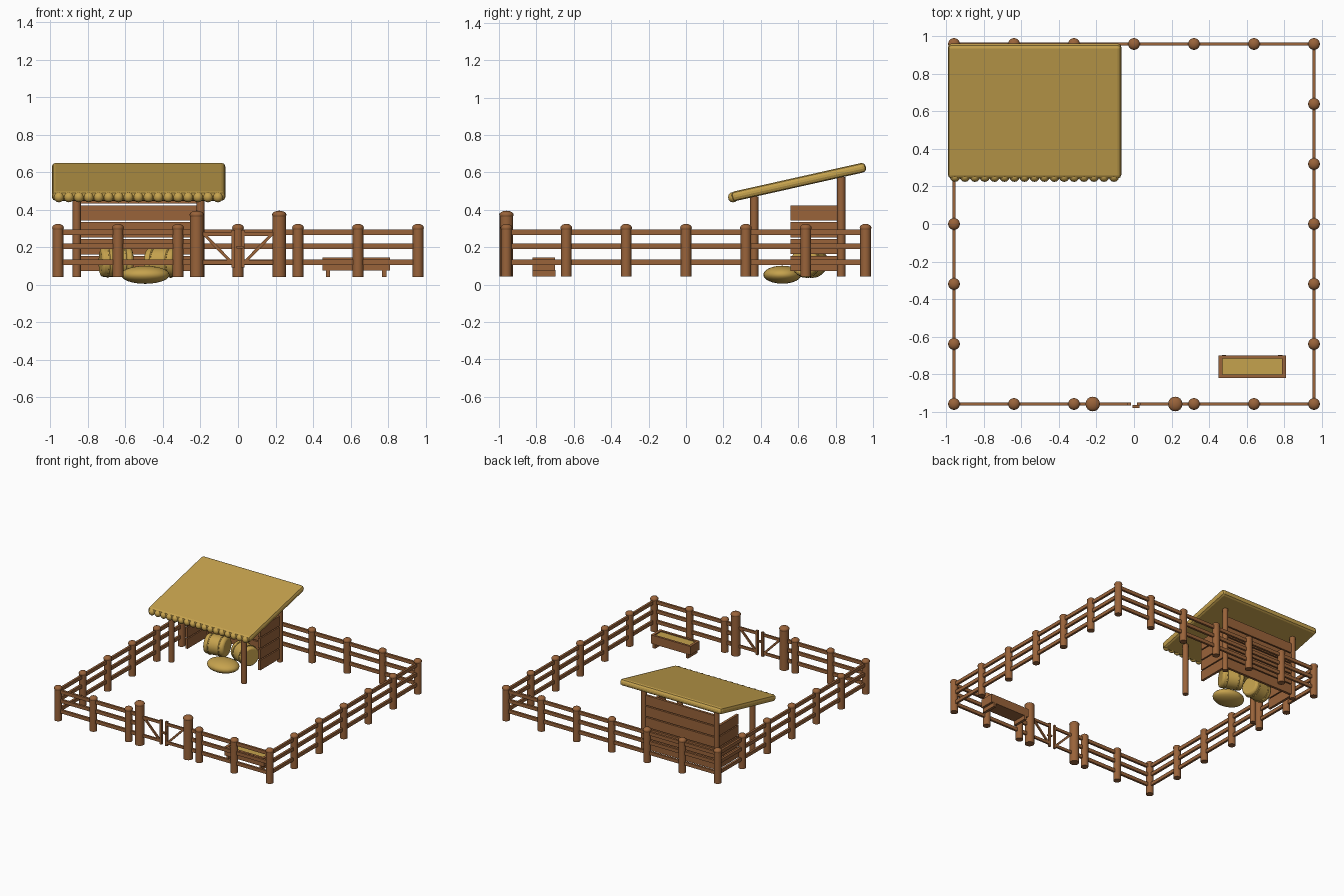
import bpy, math
from mathutils import Vector

if "Cube" in bpy.data.objects:
    bpy.data.objects.remove(bpy.data.objects["Cube"])


def mat(name, col):
    m = bpy.data.materials.new(name)
    m.diffuse_color = (*col, 1)
    m.use_nodes = True
    m.node_tree.nodes["Principled BSDF"].inputs["Base Color"].default_value = m.diffuse_color
    return m


WOOD = mat("brown wood", (0.32, 0.125, 0.042))
STRAW = mat("golden straw", (0.56, 0.36, 0.075))


def finish(name, m, smooth=False):
    o = bpy.context.object
    o.name = name
    o.data.materials.append(m)
    if smooth:
        bpy.ops.object.transform_apply(location=False, rotation=False, scale=True)
        bpy.ops.object.shade_smooth_by_angle(angle=math.radians(40))
    return o


def box(name, loc, size, m=WOOD, rot=(0, 0, 0), bevel=0, segs=1):
    bpy.ops.mesh.primitive_cube_add(size=1, location=loc, rotation=rot)
    o = finish(name, m)
    o.scale = size
    bpy.ops.object.transform_apply(location=False, rotation=False, scale=True)
    if bevel:
        b = o.modifiers.new("bevel", "BEVEL")
        b.width, b.segments = bevel, segs
    return o


def cyl(name, loc, r, h, m=WOOD, rot=(0, 0, 0), n=16):
    bpy.ops.mesh.primitive_cylinder_add(vertices=n, radius=r, depth=h, location=loc, rotation=rot)
    return finish(name, m, True)


def ball(name, loc, size, m=WOOD, n=16):
    bpy.ops.mesh.primitive_uv_sphere_add(segments=n, ring_count=n // 2, radius=1, location=loc)
    bpy.context.object.scale = size
    return finish(name, m, True)


def post(name, x, y, r, top):
    # shaft with a rounded cap
    base, cap = 0.042, 0.022
    h = top - cap - base
    cyl(name, (x, y, base + h / 2), r, h)
    ball(name + "_cap", (x, y, top - cap), (r + 0.003, r + 0.003, cap))


def bar(name, a, b, width, height):
    # rectangular bar between two points
    a, b = Vector(a), Vector(b)
    d = b - a
    o = box(name, (a + b) / 2, (d.length, width, height))
    o.rotation_euler = (0, -math.atan2(d.z, math.hypot(d.x, d.y)), math.atan2(d.y, d.x))


# fence posts
E, STEP = 0.96, 0.32
for i in range(-3, 4):
    p = i * STEP
    post("back_fence_post", p, E, 0.0285, 0.325)
    if i:
        post("front_fence_post", p, -E, 0.0285, 0.325)
    if abs(i) < 3:
        for s in (-1, 1):
            post("side_fence_post", s * E, p, 0.0285, 0.325)

# fence rails
for z in (0.28, 0.205, 0.12):
    bar("back_rail", (-0.985, E, z), (0.985, E, z), 0.018, 0.028)
    for s in (-1, 1):
        bar("side_rail", (s * E, -0.985, z), (s * E, 0.985, z), 0.018, 0.028)
        bar("front_rail", (s * 0.22, -E, z), (s * 0.985, -E, z), 0.018, 0.028)

# gate: two braced leaves between tall posts
for s in (-1, 1):
    post("gate_post", s * 0.22, -E, 0.036, 0.395)
    for z in (0.27, 0.12):
        bar("gate_rail", (s * 0.19, -E, z), (s * 0.016, -E, z), 0.014, 0.022)
    box("gate_stile", (s * 0.025, -E, 0.193), (0.018, 0.016, 0.2))
    bar("gate_brace", (s * 0.18, -E, 0.268), (s * 0.03, -E, 0.115), 0.012, 0.016)
box("gate_latch", (0.01, -0.974, 0.2), (0.036, 0.016, 0.014))

# shelter frame
XL, XR, XC = -0.86, -0.2, -0.53
for x in (XL, XR):
    cyl("shelter_front_post", (x, 0.365, 0.256), 0.022, 0.428)
    cyl("shelter_back_post", (x, 0.83, 0.308), 0.022, 0.532)
    for i in range(4):
        box("shelter_side_plank", (x, 0.69, 0.113 + 0.09 * i), (0.02, 0.26, 0.081))
for i in range(5):
    box("shelter_back_plank", (XC, 0.83, 0.113 + 0.09 * i), (XR - XL, 0.02, 0.081))

# thatched roof with a row of straw bundles on the eave
box("thatched_roof", (XC, 0.603, 0.549), (0.925, 0.735, 0.052), STRAW,
    (math.radians(12.6), 0, 0), 0.02, 2)
for i in range(17):
    ball("eave_bundle", (-0.955 + i * 0.053, 0.252, 0.467), (0.0275, 0.0275, 0.0275), STRAW, 12)

# round hay bales with bands
for x, y, turn in ((-0.65, 0.66, 0.15), (-0.4, 0.66, -0.4)):
    rot = (0, math.pi / 2, turn)
    o = cyl("hay_bale", (x, y, 0.12), 0.078, 0.17, STRAW, rot, 24)
    b = o.modifiers.new("bevel", "BEVEL")
    b.width, b.segments, b.limit_method = 0.015, 2, "ANGLE"
    for d in (-0.045, 0.045):
        bpy.ops.mesh.primitive_torus_add(
            major_radius=0.078, minor_radius=0.006, major_segments=24, minor_segments=6,
            location=(x + d * math.cos(turn), y + d * math.sin(turn), 0.12), rotation=rot)
        finish("bale_band", STRAW, True)

# loose hay pile
ball("hay_pile", (-0.495, 0.515, 0.053), (0.13, 0.102, 0.048), STRAW, 24)

# feeding trough
TX, TY = 0.63, -0.76
box("trough_floor", (TX, TY, 0.085), (0.35, 0.11, 0.02))
for s in (-1, 1):
    box("trough_side", (TX, TY + s * 0.051, 0.11), (0.36, 0.018, 0.07))
    box("trough_end", (TX + s * 0.169, TY, 0.11), (0.022, 0.118, 0.07))
    box("trough_foot", (TX + s * 0.15, TY, 0.06), (0.022, 0.124, 0.036))
box("trough_hay", (TX, TY, 0.115), (0.318, 0.086, 0.044), STRAW)
